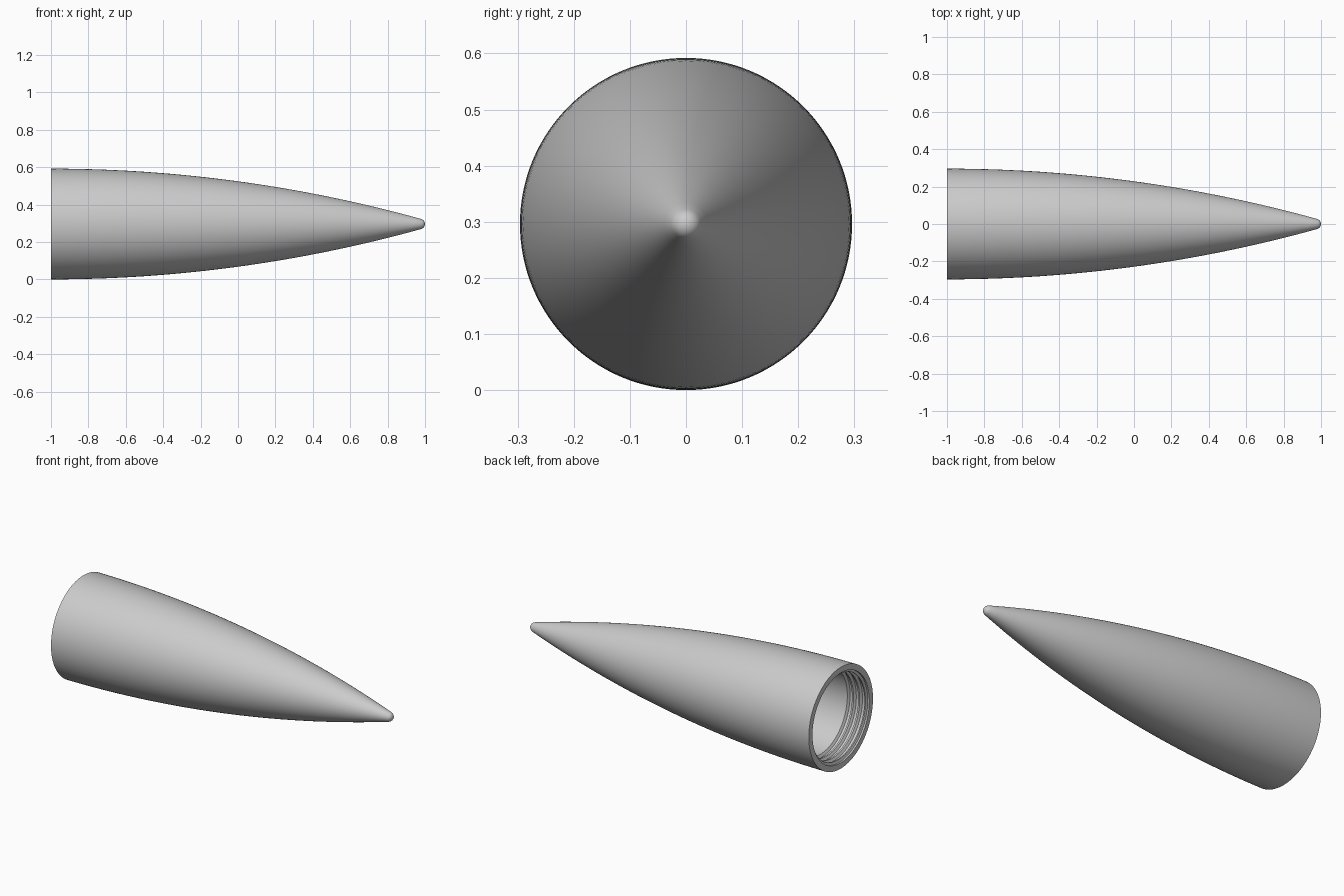
import bpy, bmesh, math
from mathutils import Matrix, Vector

cube = bpy.data.objects.get("Cube")
if cube:
    bpy.data.objects.remove(cube, do_unlink=True)

R = 0.296           # base radius
OGIVE = 2.074       # virtual length of the unblunted ogive
NOSE = 0.027        # nose ball radius
SEGMENTS = 128

grey = bpy.data.materials.new("light grey")
grey.use_nodes = True
colour = (0.6, 0.6, 0.6, 1)
grey.diffuse_color = colour
grey.node_tree.nodes["Principled BSDF"].inputs["Base Color"].default_value = colour


def ogive(x):
    """Radius of the circular-arc ogive at x."""
    rho = (R * R + OGIVE * OGIVE) / (2 * R)
    return math.sqrt(rho * rho - (x + 1) ** 2) + R - rho


def revolve(name, profile, closed=False):
    """Spin (x, radius) points about the long axis."""
    bm = bmesh.new()
    verts = [bm.verts.new((x, 0, r)) for x, r in profile]
    pairs = list(zip(verts, verts[1:]))
    if closed:
        pairs.append((verts[-1], verts[0]))
    edges = [bm.edges.new(p) for p in pairs]
    bmesh.ops.spin(bm, geom=verts + edges, cent=(0, 0, 0), axis=(1, 0, 0),
                   angle=2 * math.pi, steps=SEGMENTS)
    bmesh.ops.remove_doubles(bm, verts=bm.verts, dist=1e-5)
    bmesh.ops.recalc_face_normals(bm, faces=bm.faces)
    bmesh.ops.translate(bm, verts=bm.verts, vec=(0, 0, R))
    mesh = bpy.data.meshes.new(name)
    bm.to_mesh(mesh)
    bm.free()
    mesh.materials.append(grey)
    obj = bpy.data.objects.new(name, mesh)
    bpy.context.collection.objects.link(obj)
    bpy.ops.object.select_all(action="DESELECT")
    obj.select_set(True)
    bpy.context.view_layer.objects.active = obj
    bpy.ops.object.shade_smooth_by_angle(angle=math.radians(25))
    return obj


# Outer skin: ogive curve running into a rounded nose
slope = 0.27
join = 1 - NOSE + NOSE * math.sin(slope)
steps = 48
outer = [(-1 + (join + 1) * i / steps, ogive(-1 + (join + 1) * i / steps))
         for i in range(steps + 1)]
for i in range(1, 11):
    a = slope + (math.pi / 2 - slope) * i / 10
    outer.append((1 - NOSE + NOSE * math.sin(a), NOSE * math.cos(a)))

# Hollow inside: tapering cavity, lip, then the threaded socket
CREST, ROOT, PITCH = 0.248, 0.262, 0.04
cavity_end = 0.8
inner = [(cavity_end, 0)]
for i in range(33):
    x = cavity_end - (cavity_end + 0.86) * i / 32
    inner.append((x, min(ogive(x) - 0.04, CREST)))
for i in range(3):
    x = -0.86 - PITCH * i
    inner += [(x - 0.008, CREST), (x - 0.016, ROOT),
              (x - 0.03, ROOT), (x - 0.038, CREST)]
inner += [(-0.985, CREST), (-0.99, ROOT), (-1, ROOT)]

revolve("nose_cone_shell", outer[::-1] + inner[::-1])
